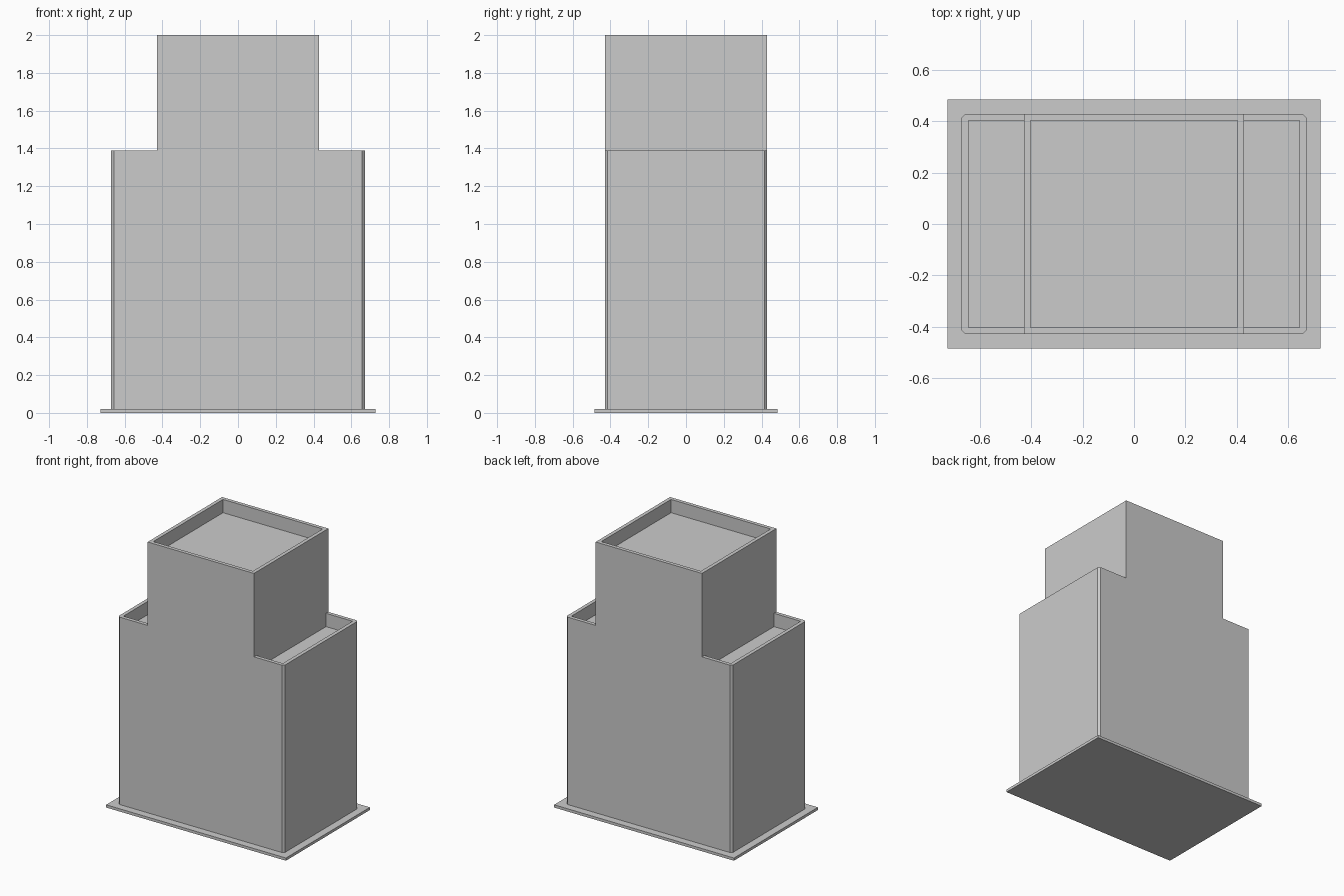
import bpy, bmesh
from mathutils import Matrix, Vector

if "Cube" in bpy.data.objects:
    bpy.data.objects.remove(bpy.data.objects["Cube"])

BODY_X, TOWER_X, HALF_Y = 0.672, 0.43, 0.43
PLATE_TOP, STEP_Z, TOP_Z = 0.02, 1.39, 2.0
WALL, DEPTH = 0.027, 0.097


def add_box(bm, lo, hi):
    lo, hi = Vector(lo), Vector(hi)
    matrix = Matrix.Translation((lo + hi) / 2) @ Matrix.Diagonal((*(hi - lo), 1))
    bmesh.ops.create_cube(bm, size=1, matrix=matrix)


def finish(name, bm):
    bmesh.ops.recalc_face_normals(bm, faces=bm.faces)
    mesh = bpy.data.meshes.new(name)
    bm.to_mesh(mesh)
    bm.free()
    obj = bpy.data.objects.new(name, mesh)
    bpy.context.collection.objects.link(obj)
    return obj


# Thin base plate
bm = bmesh.new()
add_box(bm, (-0.727, -0.485, 0), (0.727, 0.485, PLATE_TOP))
finish("base_plate", bm)

# Stepped building: front silhouette extruded from front to back
half = [(BODY_X, PLATE_TOP), (BODY_X, STEP_Z), (TOWER_X, STEP_Z), (TOWER_X, TOP_Z)]
outline = half + [(-x, z) for x, z in reversed(half)]
bm = bmesh.new()
front = bm.faces.new([bm.verts.new((x, -HALF_Y, z)) for x, z in outline])
ext = bmesh.ops.extrude_face_region(bm, geom=[front], use_keep_orig=True)
bmesh.ops.translate(bm, vec=(0, 2 * HALF_Y, 0),
                    verts=[g for g in ext["geom"] if isinstance(g, bmesh.types.BMVert)])

# Chamfer on the four outer vertical corners
corners = [e for e in bm.edges if all(abs(abs(v.co.x) - BODY_X) < 1e-4 for v in e.verts)
           and abs(e.verts[0].co.z - e.verts[1].co.z) > 1]
bmesh.ops.bevel(bm, geom=corners, offset=0.015, segments=1, affect='EDGES')
building = finish("stepped_building", bm)

# Roof recesses behind the parapets: tower roof and both side terraces
bm = bmesh.new()
y = HALF_Y - WALL
t, b = TOWER_X - WALL, BODY_X - WALL
add_box(bm, (-t, -y, TOP_Z - DEPTH), (t, y, TOP_Z + 0.1))
add_box(bm, (TOWER_X, -y, STEP_Z - DEPTH), (b, y, STEP_Z + 0.1))
add_box(bm, (-b, -y, STEP_Z - DEPTH), (-TOWER_X, y, STEP_Z + 0.1))
cutter = finish("recess_cutter", bm)
cutter.hide_render = True

mod = building.modifiers.new("recesses", 'BOOLEAN')
mod.operation, mod.solver, mod.object = 'DIFFERENCE', 'EXACT', cutter
bpy.context.view_layer.objects.active = building
bpy.ops.object.modifier_apply(modifier=mod.name)
bpy.data.objects.remove(cutter)
